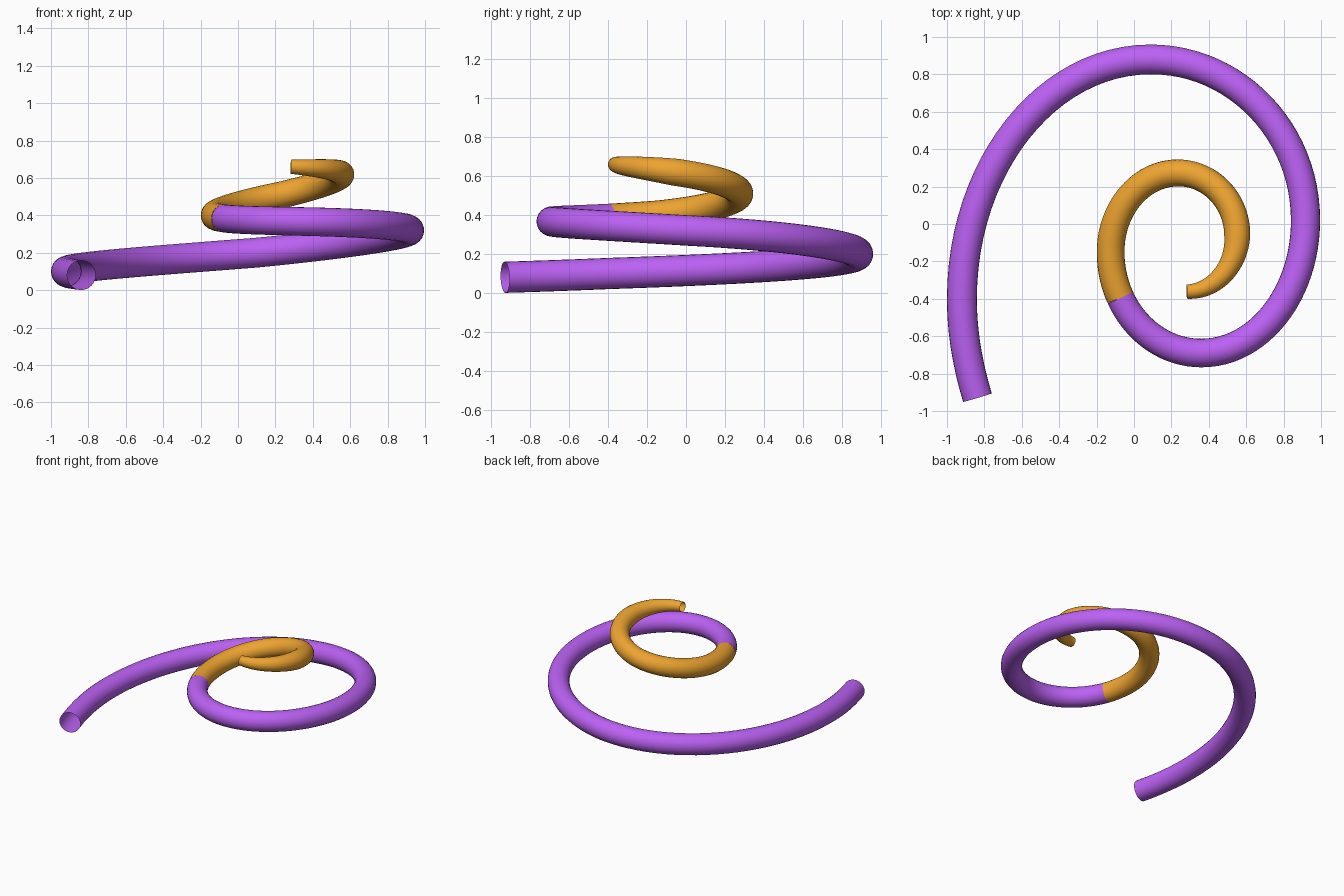
import bpy
from mathutils import Vector
from mathutils.geometry import interpolate_bezier

if "Cube" in bpy.data.objects:
    bpy.data.objects.remove(bpy.data.objects["Cube"])

K = 0.552   # quarter-ellipse handle factor
N = 24      # samples per quarter turn

# Spiral extremes: x, y, z, climb per quarter turn, tube radius
pts = [(-0.92, -0.40, 0.10, 0.073, 0.080),
       (0.09, 0.88, 0.20, 0.13, 0.080),
       (0.917, 0.02, 0.32, 0.073, 0.078),
       (0.36, -0.69, 0.367, 0.02, 0.0765),
       (-0.125, -0.15, 0.40, 0.073, 0.074),
       (0.235, 0.273, 0.51, 0.125, 0.072),
       (0.552, -0.06, 0.62, 0.073, 0.070),
       (0.282, -0.362, 0.66, 0.02, 0.0375)]

path, radii = [], []


def add_segment(a, h1, h2, b, r0, r1):
    seg = interpolate_bezier(a, h1, h2, b, N + 1)
    for i, p in enumerate(seg[:-1]):
        path.append(p)
        radii.append(r0 + (r1 - r0) * i / N)


# Lead-in from the open lower end
start, first = Vector((-0.837, -0.928, 0.081)), Vector(pts[0][:3])
add_segment(start, start + Vector((-0.052, 0.172, 0.005)),
            first - Vector((0, 0.18, 0.0075)), first, 0.08, 0.08)

# Quarter turns, alternating vertical and horizontal tangents
for i, (p, q) in enumerate(zip(pts, pts[1:])):
    a, b = Vector(p[:3]), Vector(q[:3])
    d = (b - a) * K
    if i % 2 == 0:
        h1, h2 = Vector((0, d.y, p[3] / 3)), Vector((d.x, 0, q[3] / 3))
    else:
        h1, h2 = Vector((d.x, 0, p[3] / 3)), Vector((0, d.y, q[3] / 3))
    add_segment(a, a + h1, b - h2, b, p[4], q[4])
path.append(Vector(pts[-1][:3]))
radii.append(pts[-1][4])


def tube(name, lo, hi, color):
    cu = bpy.data.curves.new(name, 'CURVE')
    cu.dimensions = '3D'
    cu.bevel_depth = 1.0
    cu.bevel_resolution = 10
    cu.use_fill_caps = False
    sp = cu.splines.new('POLY')
    sp.points.add(hi - lo)
    sp.use_smooth = True
    for k, pt in enumerate(sp.points):
        pt.co = (*path[lo + k], 1)
        pt.radius = radii[lo + k]
    ob = bpy.data.objects.new(name, cu)
    bpy.context.collection.objects.link(ob)
    mat = bpy.data.materials.new(name + "_color")
    mat.diffuse_color = color
    mat.use_nodes = True
    mat.node_tree.nodes["Principled BSDF"].inputs["Base Color"].default_value = mat.diffuse_color
    cu.materials.append(mat)
    bpy.ops.object.select_all(action='DESELECT')
    ob.select_set(True)
    bpy.context.view_layer.objects.active = ob
    bpy.ops.object.convert(target='MESH')
    bpy.ops.object.shade_smooth()


# Colour change part way through the fourth quarter turn
split = N * 4 + 17
tube("lower_coil", 0, split, (0.50, 0.12, 0.90, 1))
tube("upper_coil", split, len(path) - 1, (0.85, 0.37, 0.03, 1))
